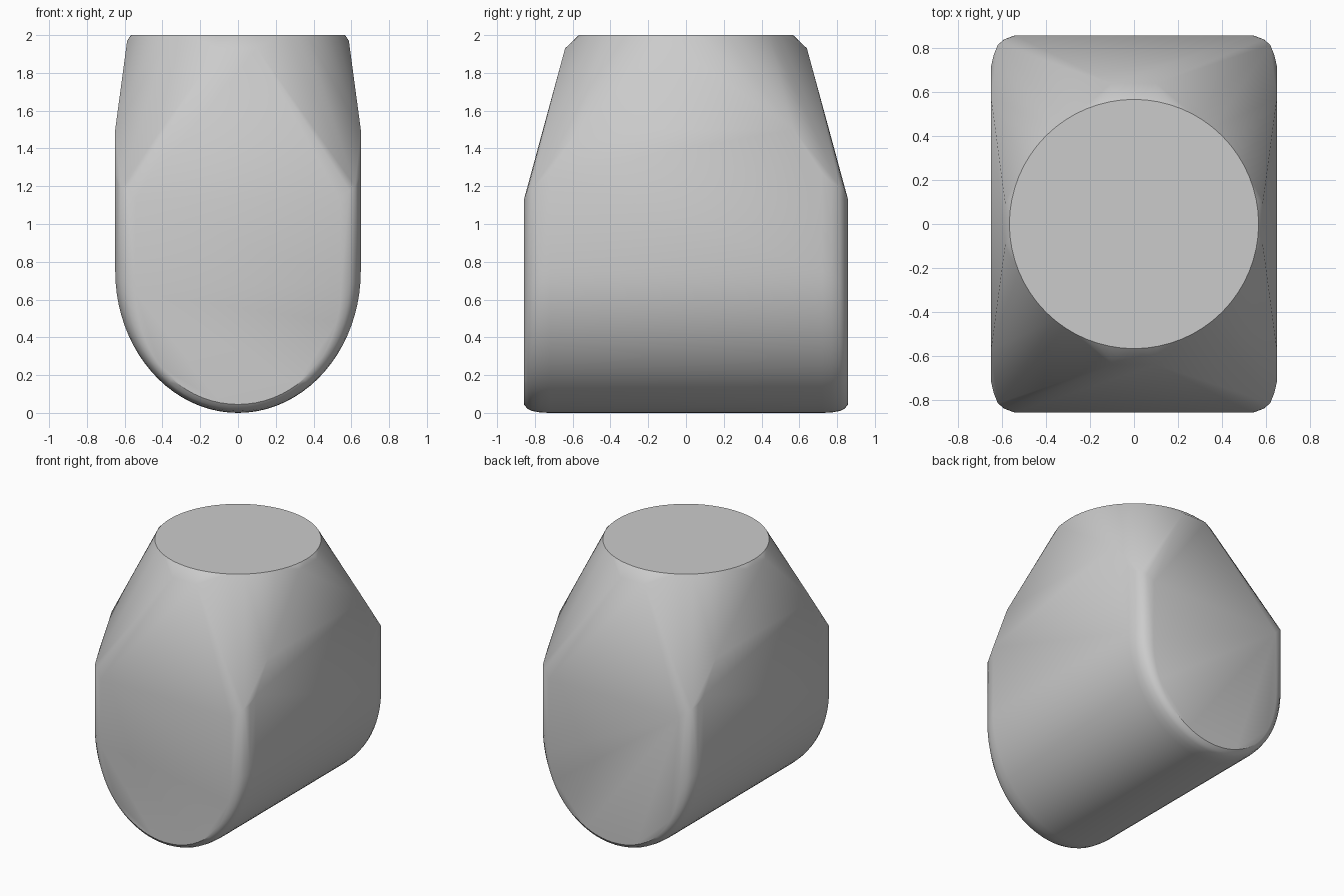
import bpy, bmesh
from math import sin, cos, pi, radians

if "Cube" in bpy.data.objects:
    bpy.data.objects.remove(bpy.data.objects["Cube"])

grey = bpy.data.materials.new("mid_grey")
grey.use_nodes = True
colour = (0.6, 0.6, 0.6, 1)
grey.diffuse_color = colour
grey.node_tree.nodes["Principled BSDF"].inputs["Base Color"].default_value = colour

HALF_WIDTH, BELLY = 0.65, 0.75   # half width and depth of the rounded underside


def u_profile(bm, y, side_inset, base_inset, top):
    """Half-ellipse underside with upright sides, at depth y."""
    steps = 40
    for i in range(steps + 1):
        a = pi * i / steps
        rise = 1 - sin(a)
        inset = base_inset + (side_inset - base_inset) * rise
        bm.verts.new(((HALF_WIDTH - inset) * cos(a), y, BELLY - (BELLY - base_inset) * sin(a)))
    for s in (-1, 1):
        bm.verts.new((s * (HALF_WIDTH - side_inset), y, top))


# Block: rounded end rims, tapered shoulders and a round top, joined as one hull
bm = bmesh.new()
rims = [(0.72, 0, 0, 1.27), (0.77, 0.012, 0.002, 1.22), (0.815, 0.03, 0.01, 1.2),
        (0.84, 0.06, 0.022, 1.18), (0.858, 0.11, 0.045, 1.13)]
for side in (-1, 1):
    for y, side_inset, base_inset, top in rims:
        u_profile(bm, side * y, side_inset, base_inset, top)
    for s in (-1, 1):
        bm.verts.new((s * HALF_WIDTH, side * 0.57, 1.5))      # shoulder
        bm.verts.new((s * 0.1, side * 0.64, 1.93))            # end chamfer
        bm.verts.new((s * 0.587, side * 0.1, 1.97))           # side chamfer
segments = 64
for i in range(segments):
    a = 2 * pi * i / segments
    bm.verts.new((0.567 * cos(a), 0.567 * sin(a), 2))

hull = bmesh.ops.convex_hull(bm, input=bm.verts[:])
loose = [v for v in bm.verts if not v.link_faces]
bmesh.ops.delete(bm, geom=loose, context='VERTS')
bmesh.ops.dissolve_limit(bm, angle_limit=radians(0.5), verts=bm.verts[:], edges=bm.edges[:])
bmesh.ops.recalc_face_normals(bm, faces=bm.faces[:])

mesh = bpy.data.meshes.new("rounded_block")
bm.to_mesh(mesh)
bm.free()
mesh.materials.append(grey)
block = bpy.data.objects.new("rounded_block", mesh)
bpy.context.collection.objects.link(block)
bpy.context.view_layer.objects.active = block
block.select_set(True)
bpy.ops.object.shade_smooth_by_angle(angle=radians(35))
